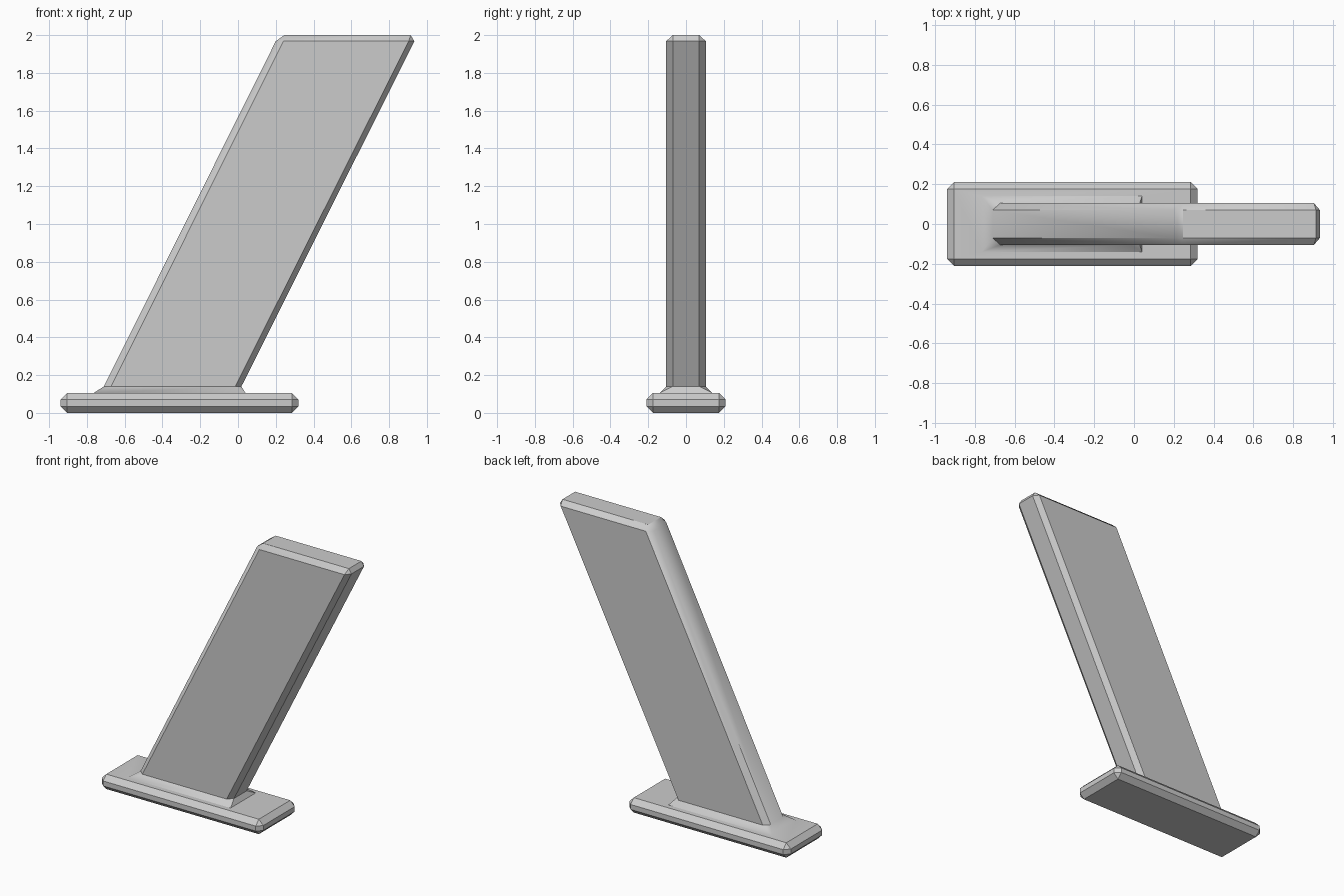
import bpy
import bmesh
import math

cube = bpy.data.objects.get("Cube")
if cube:
    bpy.data.objects.remove(cube, do_unlink=True)

# Single flat colour
grey = bpy.data.materials.new("light grey")
grey.use_nodes = True
colour = (0.6, 0.6, 0.6, 1)
grey.diffuse_color = colour
grey.node_tree.nodes["Principled BSDF"].inputs["Base Color"].default_value = colour


def rect(bm, x0, x1, y, z):
    """Ring of four corners, one vertex each."""
    pts = [(x0, -y), (x1, -y), (x1, y), (x0, y)]
    return [[bm.verts.new((px, py, z))] for px, py in pts]


def octagon(bm, x0, x1, y, z, cut_l, cut_r, cut_y):
    """Ring of four chamfered corners, two vertices each, anticlockwise."""
    yi = y - cut_y
    corners = [[(x0, -yi), (x0 + cut_l, -y)], [(x1 - cut_r, -y), (x1, -yi)],
               [(x1, yi), (x1 - cut_r, y)], [(x0 + cut_l, y), (x0, yi)]]
    return [[bm.verts.new((px, py, z)) for px, py in c] for c in corners]


def bridge(bm, low, high):
    """Join two rings with side quads and corner facets."""
    for i in range(4):
        j = (i + 1) % 4
        bm.faces.new((low[i][-1], low[j][0], high[j][0], high[i][-1]))
        facet = list(low[i]) + list(reversed(high[i]))
        if len(facet) > 2:
            bm.faces.new(facet)


bm = bmesh.new()
B = 0.035  # chamfer width
rings = [
    # foot plate
    rect(bm, -0.905, 0.285, 0.175, 0),
    octagon(bm, -0.94, 0.32, 0.21, B, B, B, B),
    octagon(bm, -0.94, 0.32, 0.21, 0.07, B, B, B),
    rect(bm, -0.905, 0.285, 0.175, 0.105),
    # flared root
    rect(bm, -0.765, 0.04, 0.14, 0.105),
    # slanted blade
    octagon(bm, -0.71, 0.018, 0.105, 0.14, 0.038, 0.033, B),
    octagon(bm, 0.2, 0.934, 0.105, 1.968, 0.04, 0.03, B),
    rect(bm, 0.245, 0.914, 0.07, 2.0),
]
for low, high in zip(rings, rings[1:]):
    bridge(bm, low, high)
bm.faces.new([c[0] for c in reversed(rings[0])])
bm.faces.new([c[0] for c in rings[-1]])
bmesh.ops.recalc_face_normals(bm, faces=bm.faces)

mesh = bpy.data.meshes.new("slanted_post_with_foot")
bm.to_mesh(mesh)
bm.free()
mesh.materials.append(grey)
post = bpy.data.objects.new("slanted_post_with_foot", mesh)
bpy.context.collection.objects.link(post)

# Soften only the shallow bends at the root and tip
bpy.ops.object.select_all(action="DESELECT")
post.select_set(True)
bpy.context.view_layer.objects.active = post
bpy.ops.object.shade_smooth_by_angle(angle=math.radians(35))
